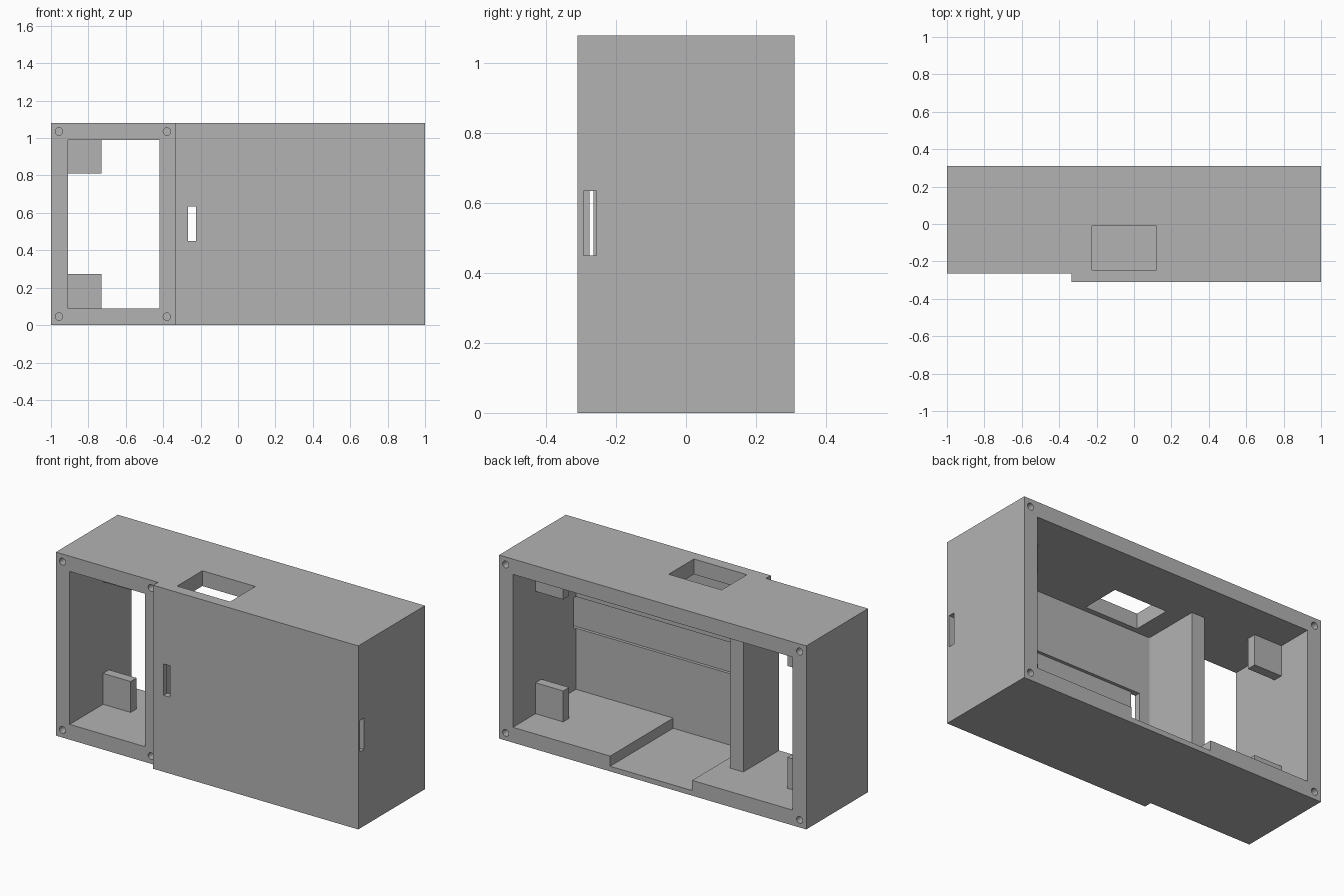
import bpy
import bmesh

cube = bpy.data.objects.get("Cube")
if cube:
    bpy.data.objects.remove(cube, do_unlink=True)

grey = bpy.data.materials.new("plain grey")
grey.use_nodes = True
colour = (0.45, 0.45, 0.45, 1)
grey.diffuse_color = colour
grey.node_tree.nodes["Principled BSDF"].inputs["Base Color"].default_value = colour


def make_object(name, bm):
    bmesh.ops.recalc_face_normals(bm, faces=bm.faces)
    mesh = bpy.data.meshes.new(name)
    bm.to_mesh(mesh)
    bm.free()
    mesh.materials.append(grey)
    obj = bpy.data.objects.new(name, mesh)
    bpy.context.collection.objects.link(obj)
    return obj


def prism(name, outline, z0, z1):
    """Plan outline extruded upwards."""
    bm = bmesh.new()
    face = bm.faces.new([bm.verts.new((x, y, z0)) for x, y in outline])
    new = bmesh.ops.extrude_face_region(bm, geom=[face])["geom"]
    bmesh.ops.translate(bm, vec=(0, 0, z1 - z0),
                        verts=[v for v in new if isinstance(v, bmesh.types.BMVert)])
    return make_object(name, bm)


def box(name, x0, x1, y0, y1, z0, z1):
    return prism(name, [(x0, y0), (x1, y0), (x1, y1), (x0, y1)], z0, z1)


def screw_hole(x, y, z):
    bpy.ops.mesh.primitive_cylinder_add(vertices=24, radius=0.02, depth=0.24,
                                        location=(x, y, z), rotation=(1.5708, 0, 0))
    hole = bpy.context.object
    hole.name = "screw_hole_cutter"
    hole.data.materials.append(grey)
    return hole


HEIGHT, BACK, FRONT, STEP = 1.08, 0.31, -0.31, -0.265
WALL, INNER, PANEL = 0.09, 0.91, -0.276
POST_LEFT, POST_RIGHT, POST_BACK = -0.42, -0.335, 0.067
OUT = 0.4

# Case with the front set back beside the panel
case = prism("case", [(-1, STEP), (POST_RIGHT, STEP), (POST_RIGHT, FRONT),
                      (1, FRONT), (1, BACK), (-1, BACK)], 0, HEIGHT)

# Cavity open at the back and front window, leaving a partition post
cutters = [prism("cavity_cutter",
                 [(-INNER, -OUT), (POST_LEFT, -OUT), (POST_LEFT, POST_BACK),
                  (POST_RIGHT, POST_BACK), (POST_RIGHT, PANEL), (INNER, PANEL),
                  (INNER, OUT), (-INNER, OUT)], WALL, HEIGHT - WALL)]

# Floor recess, top opening, strap channel and front slot
cutters += [
    box("floor_recess_cutter", -0.257, 0.277, PANEL, OUT, 0.03, 0.3),
    box("top_opening_cutter", -0.225, 0.12, -0.245, -0.01, 0.8, 1.2),
    box("strap_channel_cutter", -0.268, 1.1, -0.294, -0.256, 0.45, 0.635),
    box("front_slot_cutter", -0.268, -0.225, -OUT, -0.28, 0.45, 0.635),
]

# Screw holes in the corners of both rims
for z in (0.045, HEIGHT - 0.045):
    for x in (-0.957, -0.38):
        cutters.append(screw_hole(x, STEP, z))
    for x in (-0.957, 0.957):
        cutters.append(screw_hole(x, BACK, z))

for cutter in cutters:
    cutter.hide_render = True
    mod = case.modifiers.new("cut", 'BOOLEAN')
    mod.operation = 'DIFFERENCE'
    mod.solver = 'EXACT'
    mod.object = cutter
    bpy.context.view_layer.objects.active = case
    bpy.ops.object.modifier_apply(modifier=mod.name)
for cutter in cutters:
    bpy.data.objects.remove(cutter, do_unlink=True)

# Mounting blocks in the four inner corners
for side, sign in (("right", -1), ("left", 1)):
    x0, x1 = sorted((sign * 0.73, sign * (INNER + 0.005)))
    box("lower_block_" + side, x0, x1, 0.045, 0.1, WALL - 0.005, 0.272)
    box("upper_block_" + side, x0, x1, 0.045, 0.1, 0.81, HEIGHT - WALL + 0.005)
